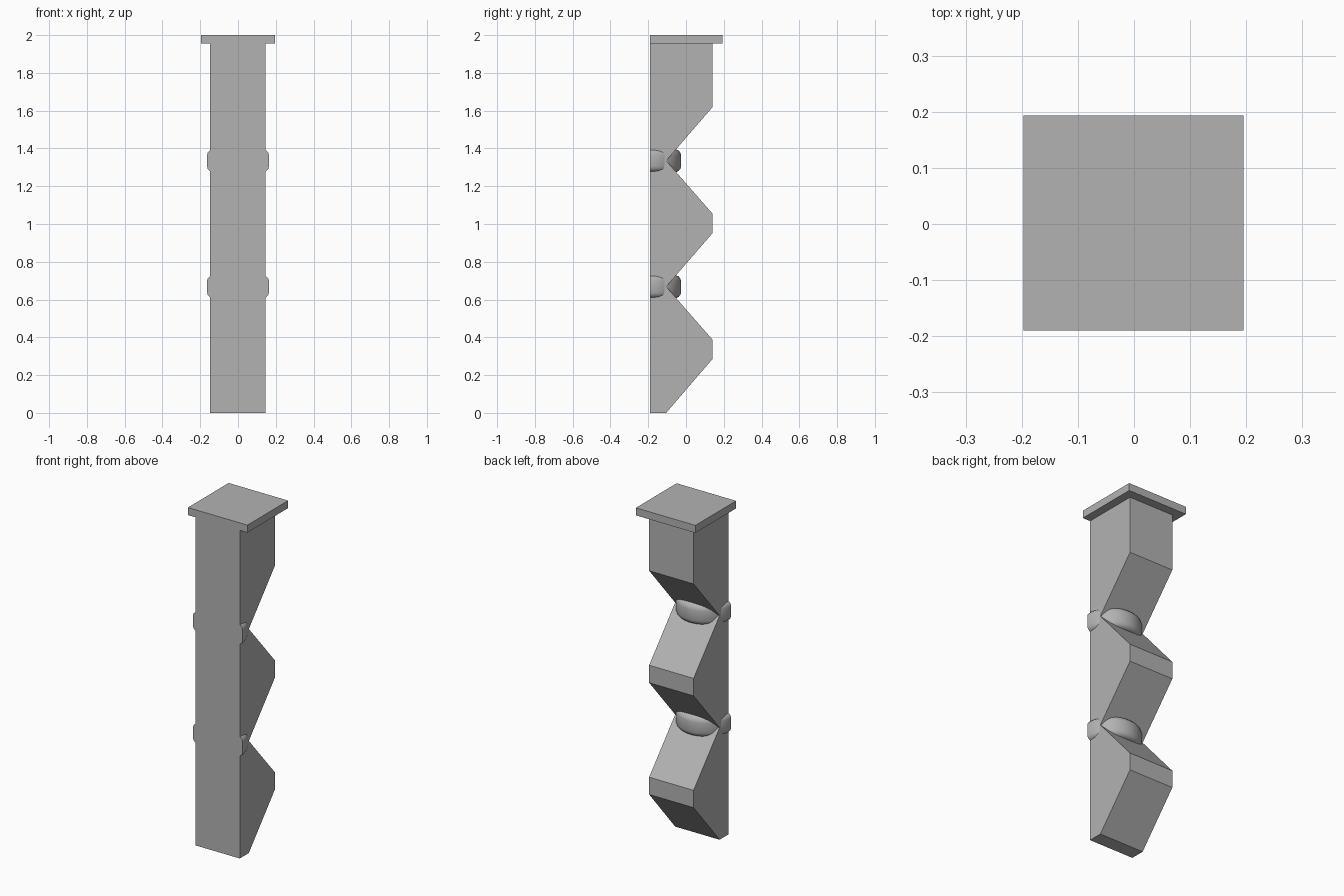
import bpy, bmesh, math

if "Cube" in bpy.data.objects:
    bpy.data.objects.remove(bpy.data.objects["Cube"])

stone = bpy.data.materials.new("grey stone")
stone.diffuse_color = (0.45, 0.45, 0.45, 1)
stone.use_nodes = True
stone.node_tree.nodes["Principled BSDF"].inputs["Base Color"].default_value = stone.diffuse_color


def finish(name, bm):
    bmesh.ops.recalc_face_normals(bm, faces=bm.faces[:])
    mesh = bpy.data.meshes.new(name)
    bm.to_mesh(mesh)
    bm.free()
    mesh.materials.append(stone)
    obj = bpy.data.objects.new(name, mesh)
    bpy.context.collection.objects.link(obj)
    return obj


def extrude_profile(name, profile, x0, x1):
    """Extrude a (y, z) outline from x0 to x1."""
    bm = bmesh.new()
    face = bm.faces.new([bm.verts.new((x0, y, z)) for y, z in profile])
    ext = bmesh.ops.extrude_face_region(bm, geom=[face])
    moved = [v for v in ext["geom"] if isinstance(v, bmesh.types.BMVert)]
    bmesh.ops.translate(bm, verts=moved, vec=(x1 - x0, 0, 0))
    return finish(name, bm)


FRONT, NOTCH, BACK = -0.19, -0.105, 0.14
JOINTS = (0.668, 1.335)

# Post with notched back
outline = [(FRONT, 0), (NOTCH, 0), (BACK, 0.285)]
for z in JOINTS:
    outline += [(BACK, z - 0.28), (NOTCH, z), (BACK, z + 0.283)]
outline += [(BACK, 1.955), (FRONT, 1.955)]
extrude_profile("post", outline, -0.148, 0.145)

# Square cap plate
extrude_profile("cap", [(FRONT, 1.955), (0.193, 1.955), (0.193, 2), (FRONT, 2)],
                -0.197, 0.195)

# Rounded half discs at the notches, flush with the front
rim = [(0.138, 0.06), (0.151, 0.055), (0.161, 0.044), (0.165, 0.03)]
section = [(0, 0.06)] + rim + [(r, -z) for r, z in reversed(rim)] + [(0, -0.06)]
for i, z0 in enumerate(JOINTS):
    bm = bmesh.new()
    verts = [bm.verts.new((r - 0.001, FRONT, z0 + z)) for r, z in section]
    for v in (verts[0], verts[-1]):
        v.co.x = 0
    face = bm.faces.new(verts)
    bmesh.ops.spin(bm, geom=[face] + face.edges[:] + verts, cent=(0, FRONT, z0),
                   axis=(0, 0, 1), angle=math.pi, steps=24)
    bmesh.ops.remove_doubles(bm, verts=bm.verts[:], dist=0.0001)
    # drop collapsed and internal faces along the axis
    inner = [f for f in bm.faces if f.calc_area() < 1e-8]
    if inner:
        bmesh.ops.delete(bm, geom=inner, context='FACES')
    disc = finish("joint_disc_%d" % (i + 1), bm)
    bpy.ops.object.select_all(action='DESELECT')
    disc.select_set(True)
    bpy.context.view_layer.objects.active = disc
    bpy.ops.object.shade_smooth_by_angle(angle=math.radians(40))
